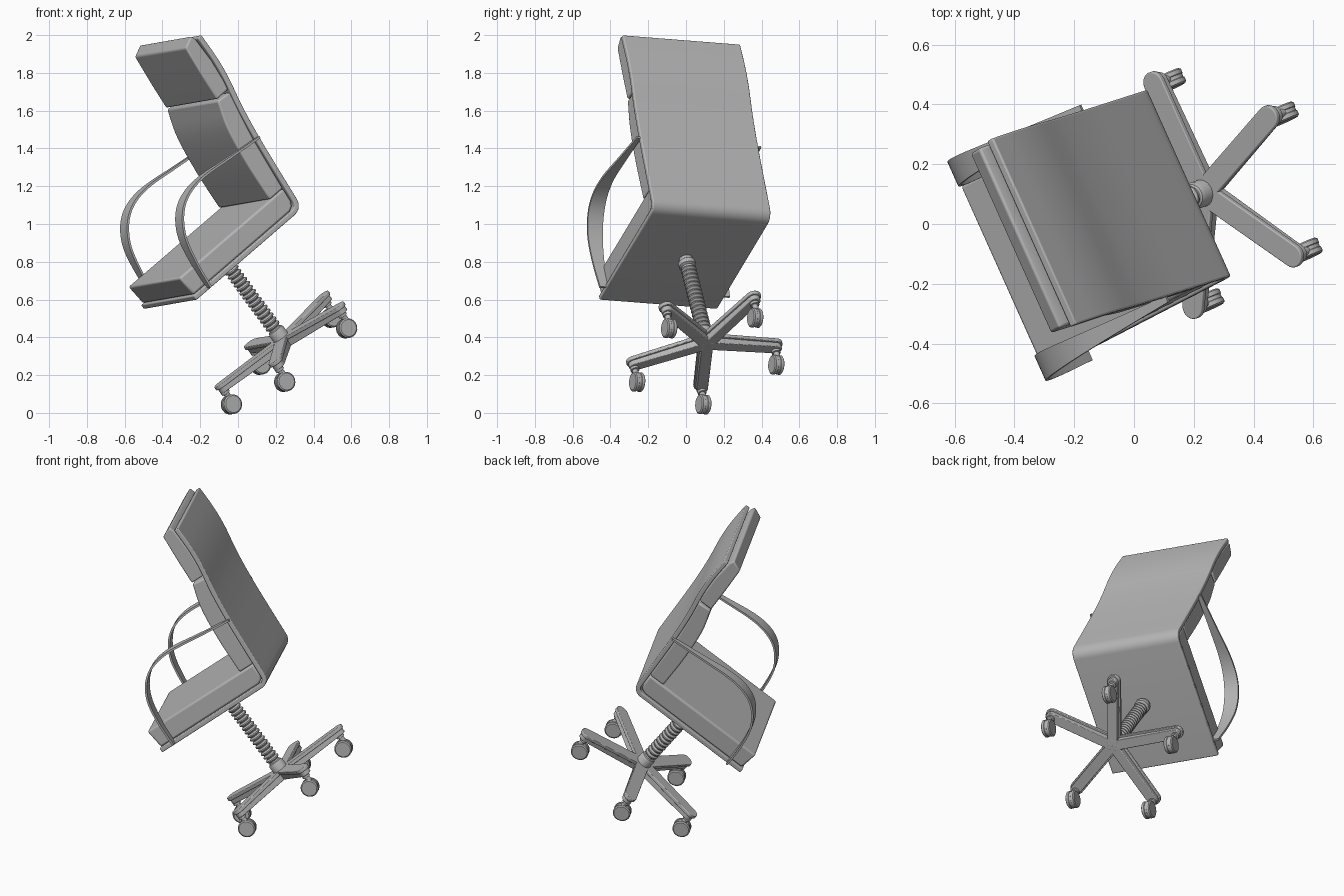
import bpy, bmesh, math
from mathutils import Matrix, Vector

if "Cube" in bpy.data.objects:
    bpy.data.objects.remove(bpy.data.objects["Cube"])

# Chair is built upright (front = -y), then the whole thing is tipped by this frame
up = Vector((-.58, -.198, .79)).normalized()
back = Vector((.698, .362, .617))
back = (back - up * back.dot(up)).normalized()
side = back.cross(up)
FRAME = Matrix.Translation((.30, .128, .30)) @ Matrix((side, back, up)).transposed().to_4x4()

grey = bpy.data.materials.new("grey")
grey.diffuse_color = (.47, .47, .47, 1)
grey.use_nodes = True
grey.node_tree.nodes["Principled BSDF"].inputs["Base Color"].default_value = grey.diffuse_color


def finish(name, bm, bevel=0, angle=35):
    bmesh.ops.recalc_face_normals(bm, faces=bm.faces)
    me = bpy.data.meshes.new(name)
    bm.to_mesh(me)
    bm.free()
    me.materials.append(grey)
    ob = bpy.data.objects.new(name, me)
    bpy.context.collection.objects.link(ob)
    ob.matrix_world = FRAME
    bpy.context.view_layer.objects.active = ob
    ob.select_set(True)
    bpy.ops.object.shade_smooth_by_angle(angle=math.radians(angle))
    ob.select_set(False)
    if bevel:
        m = ob.modifiers.new("soft edge", 'BEVEL')
        m.width, m.segments, m.limit_method = bevel, 3, 'ANGLE'
        m.angle_limit = math.radians(40)
    return ob


def spline(pts, n=6):
    """Catmull-Rom curve through the points."""
    p = [Vector(q) for q in pts]
    p = [2 * p[0] - p[1]] + p + [2 * p[-1] - p[-2]]
    out = []
    for a, b, c, d in zip(p, p[1:], p[2:], p[3:]):
        for i in range(n):
            t = i / n
            out.append(.5 * (2 * b + (c - a) * t + (2 * a - 5 * b + 4 * c - d) * t * t
                             + (3 * b - a - 3 * c + d) * t ** 3))
    return out + [p[-2]]


def ribbon(name, path, thick, bevel=0):
    """Solid band along (y, z, centre x, half width)."""
    bm = bmesh.new()
    rings = []
    for i, p in enumerate(path):
        d = path[min(i + 1, len(path) - 1)] - path[max(i - 1, 0)]
        n = Vector((-d[1], d[0])).normalized() * thick / 2
        rings.append([bm.verts.new((p[2] + s * p[3], p[0] + k * n.x, p[1] + k * n.y))
                      for s, k in ((-1, -1), (1, -1), (1, 1), (-1, 1))])
    for a, b in zip(rings, rings[1:]):
        for i in range(4):
            bm.faces.new((a[i], a[i - 1], b[i - 1], b[i]))
    bm.faces.new(rings[0])
    bm.faces.new(rings[-1])
    return finish(name, bm, bevel)


def prism(name, outline, half, bevel):
    """Side outline in (y, z) extruded across the chair."""
    bm = bmesh.new()
    f = bm.faces.new([bm.verts.new((-half, y, z)) for y, z in outline])
    ext = bmesh.ops.extrude_face_region(bm, geom=[f])["geom"]
    bmesh.ops.translate(bm, vec=(2 * half, 0, 0),
                        verts=[v for v in ext if isinstance(v, bmesh.types.BMVert)])
    return finish(name, bm, bevel)


def lathe(bm, profile, origin=(0, 0, 0), axis='Z', n=24):
    """Revolve (radius, height) points, with both ends capped."""
    rot = Matrix.Rotation(math.pi / 2, 4, 'Y') if axis == 'X' else Matrix()
    mat = Matrix.Translation(origin) @ rot
    rings = [[bm.verts.new(mat @ Vector((r * math.cos(2 * math.pi * i / n),
                                         r * math.sin(2 * math.pi * i / n), h)))
              for i in range(n)] for r, h in profile]
    for a, b in zip(rings, rings[1:]):
        for i in range(n):
            bm.faces.new((a[i - 1], a[i], b[i], b[i - 1]))
    bm.faces.new(rings[0])
    bm.faces.new(rings[-1])


# Bent shell: flat seat pan, rounded corner, curved back
H = .342
corner = [(.342 + .05 * math.sin(a), .716 - .05 * math.cos(a))
          for a in (math.radians(15 * i) for i in range(7))]
rise = spline([(.396, .76), (.412, .94), (.430, 1.118), (.455, 1.29), (.488, 1.453), (.502, 1.58),
               (.505, 1.722)])
shell = [(-.398, .666)] + corner + [tuple(p) for p in rise]
ribbon("shell", [Vector((y, z, 0, H)) for y, z in shell], .028, .006)

# Cushions
prism("seat_cushion", [(-.388, .681), (.335, .681), (.362, .695), (.376, .722), (.382, .80),
                       (.29, .80), (-.400, .802)], .332, .012)
front = [tuple(p) for p in spline([(.284, .801), (.298, 1.03), (.327, 1.24), (.376, 1.392)])]
prism("back_cushion", front + [(.462, 1.385), (.435, 1.24), (.413, 1.11), (.382, .801)], .330, .010)
prism("headrest", [(.378, 1.400), (.390, 1.56), (.406, 1.722), (.472, 1.752), (.484, 1.72),
                   (.486, 1.58), (.475, 1.46), (.464, 1.400)], .330, .009)

# Arm bands, wide at the front bend and narrow at both ends
arm = [(.435, 1.10, .35, .012), (.23, 1.122, .353, .022), (.03, 1.142, .356, .034),
       (-.10, 1.124, .357, .042), (-.192, 1.066, .357, .045), (-.258, .962, .357, .042),
       (-.29, .814, .357, .033), (-.302, .662, .356, .022)]
for s, label in ((1, "right"), (-1, "left")):
    ribbon(label + "_arm", [Vector((p[0], p[1], s * p[2], p[3])) for p in spline(arm)], .012)

# Gas column with bellows and collars
prof = [(.046, .07), (.046, .165), (.04, .178), (.033, .182)]
N = 15
for i in range(N):
    z = .19 + i * .40 / N
    prof += [(.031, z), (.042, z + .009), (.042, z + .016), (.031, z + .024)]
prof += [(.034, .595), (.046, .602), (.046, .628), (.036, .636), (.036, .665)]
bm = bmesh.new()
lathe(bm, prof)
finish("column", bm)


def leg_layer(bm, ang, half, z0, z1, reach, z0hub):
    """Round-ended bar pointing outwards from the hub."""
    tip = [(reach + half * math.sin(a), -half * math.cos(a))
           for a in (math.pi * i / 12 for i in range(13))]
    pts = [(0, -half)] + tip + [(0, half)]
    rot = Matrix.Rotation(ang, 3, 'Z')
    bot = [bm.verts.new(rot @ Vector((x, y, z0 if x else z0hub))) for x, y in pts]
    top = [bm.verts.new(rot @ Vector((x, y, z1))) for x, y in pts]
    bm.faces.new(bot)
    bm.faces.new(top)
    for i in range(len(pts)):
        bm.faces.new((bot[i - 1], bot[i], top[i], top[i - 1]))


# Five-legged base with castors
R = .402
for k in range(5):
    a = math.pi + k * 2 * math.pi / 5
    bm = bmesh.new()
    leg_layer(bm, a, .040, .106, .127, R, .106)
    leg_layer(bm, a, .031, .078, .106, R, .066)
    finish(f"leg_{k + 1}", bm, .004)

    px, py = R * math.cos(a), R * math.sin(a)
    cx, cy = px * .985, py * .985 - .028
    bm = bmesh.new()
    lathe(bm, [(.016, .03), (.016, .062), (.024, .064), (.024, .08)], (px, py - .008, 0), n=16)
    for s in (-1, 1):
        lathe(bm, [(.045, -.012), (.052, -.007), (.052, .007), (.045, .012)],
              (cx + s * .015, cy, 0), 'X')
    lathe(bm, [(.049, -.012), (.049, .012)], (cx, cy, 0), 'X')
    finish(f"castor_{k + 1}", bm)
